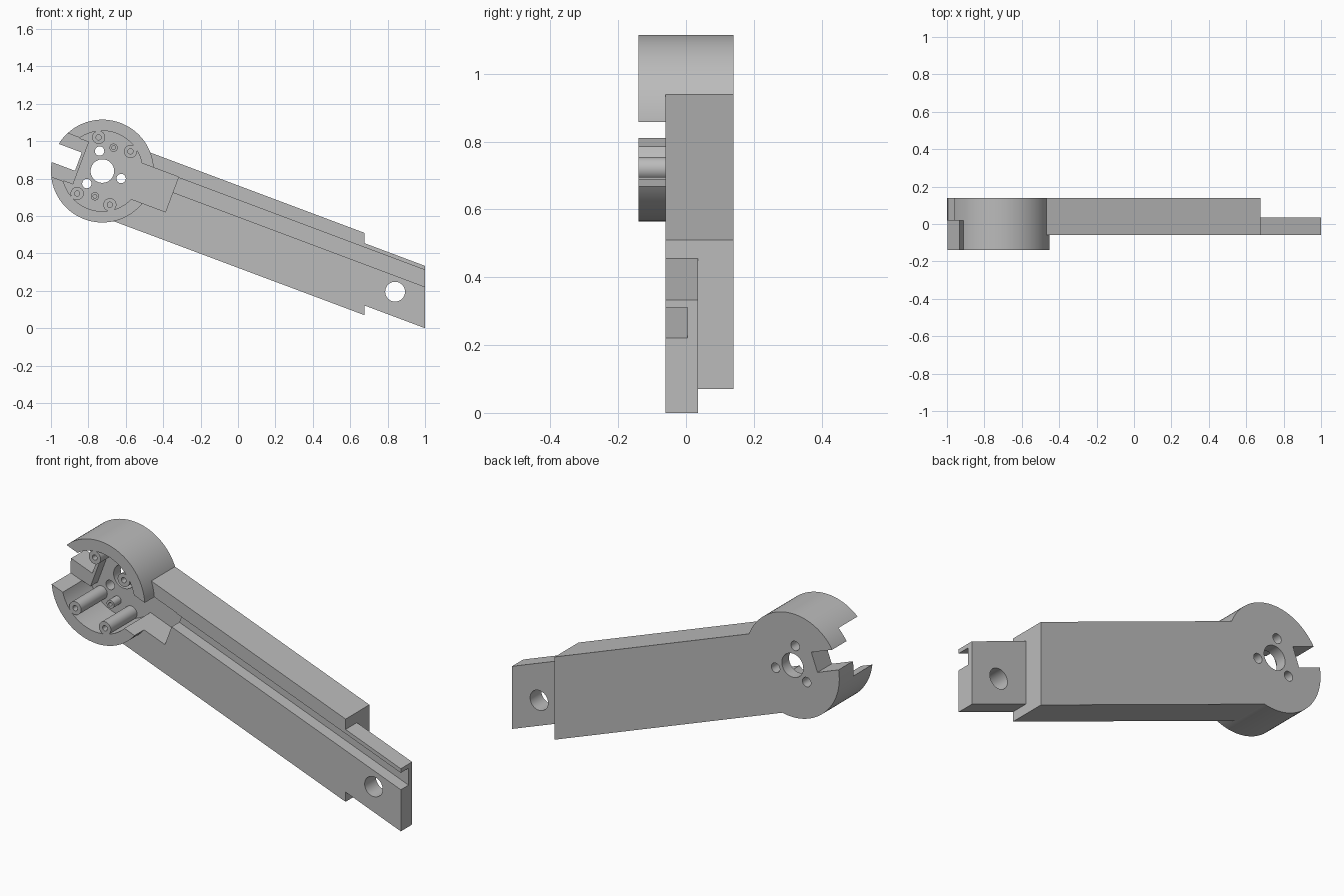
import bpy, bmesh, math
from mathutils import Vector

cube = bpy.data.objects.get("Cube")
if cube:
    bpy.data.objects.remove(cube, do_unlink=True)

CX, CZ = -0.725, 0.84            # hub centre
ANGLE = math.radians(20.55)      # downward slope of the arm
FRONT, FACE, FLOOR, BACK = -0.14, -0.06, 0.08, 0.14

grey = bpy.data.materials.new("plain_grey")
grey.use_nodes = True
grey.diffuse_color = (0.5, 0.5, 0.5, 1)
grey.node_tree.nodes["Principled BSDF"].inputs["Base Color"].default_value = (0.5, 0.5, 0.5, 1)


def prism(name, outline, y0, y1):
    """Extrude an outline in x and z along y."""
    bm = bmesh.new()
    face = bm.faces.new([bm.verts.new((x, y0, z)) for x, z in outline])
    ext = bmesh.ops.extrude_face_region(bm, geom=[face])
    moved = [v for v in ext["geom"] if isinstance(v, bmesh.types.BMVert)]
    bmesh.ops.translate(bm, vec=Vector((0, y1 - y0, 0)), verts=moved)
    bmesh.ops.recalc_face_normals(bm, faces=bm.faces)
    mesh = bpy.data.meshes.new(name)
    bm.to_mesh(mesh)
    bm.free()
    mesh.materials.append(grey)
    obj = bpy.data.objects.new(name, mesh)
    bpy.context.collection.objects.link(obj)
    return obj


def disc(name, x, z, r, y0, y1, n=32):
    ring = [(x + r * math.cos(2 * math.pi * i / n), z + r * math.sin(2 * math.pi * i / n))
            for i in range(n)]
    return prism(name, ring, y0, y1)


def slab(name, u0, u1, v0, v1, y0, y1):
    """Box aligned with the arm: u along it, v across it, from the hub centre."""
    c, s = math.cos(ANGLE), math.sin(ANGLE)
    corners = [(u0, v0), (u1, v0), (u1, v1), (u0, v1)]
    return prism(name, [(CX + u * c + v * s, CZ - u * s + v * c) for u, v in corners], y0, y1)


def combine(target, tool, operation):
    mod = target.modifiers.new("combine", "BOOLEAN")
    mod.operation, mod.solver, mod.object = operation, "EXACT", tool
    bpy.context.view_layer.objects.active = target
    bpy.ops.object.modifier_apply(modifier=mod.name)
    bpy.data.objects.remove(tool, do_unlink=True)


# Hub, arm and thin end tongue
body = disc("arm_body", CX, CZ, 0.275, FRONT, BACK, 96)
arm = [(-0.6, 0.988), (0.675, 0.51), (0.675, 0.07), (-0.7, 0.585)]
tongue = [(0.6, 0.483), (1, 0.333), (1, 0), (0.6, 0.15)]
combine(body, prism("arm", arm, FACE, BACK), "UNION")
combine(body, prism("tongue", tongue, FACE, 0.035), "UNION")

# Hub cavity, side pocket, cable groove and opening in the rim
cuts = [
    disc("cavity", CX, CZ, 0.215, -0.3, FLOOR, 80),
    slab("pocket", 0, 0.392, -0.086, 0.113, -0.3, FLOOR),
    slab("groove", 0.38, 2.2, 0.026, 0.11, -0.3, 0.005),
    slab("rim_opening", -0.4, -0.1, -0.124, 0.124, -0.3, 0.02),
]
for tool in cuts:
    combine(body, tool, "DIFFERENCE")

# Block around the notch
combine(body, slab("notch_block", -0.235, -0.122, -0.122, 0.122, 0.02, 0.12), "UNION")
combine(body, slab("notch", -0.4, -0.138, -0.05, 0.054, -0.3, 0.3), "DIFFERENCE")

# Screw posts: x, z, radius, bore, front end
posts = [(x, z, 0.035, 0.014, FRONT) for x, z in
         [(-0.745, 1.02), (-0.575, 0.945), (-0.86, 0.72), (-0.685, 0.66)]]
posts += [(x, z, 0.022, 0.01, 0.02) for x, z in [(-0.665, 0.965), (-0.765, 0.705)]]
for x, z, r, bore, tip in posts:
    combine(body, disc("post", x, z, r, tip, 0.11), "UNION")
    combine(body, disc("bore", x, z, bore, -0.3, FLOOR - 0.01, 20), "DIFFERENCE")

# Through holes
holes = [(CX, CZ, 0.063), (-0.74, 0.947, 0.025), (-0.625, 0.8, 0.025),
         (-0.808, 0.773, 0.025), (0.84, 0.195, 0.053)]
for x, z, r in holes:
    combine(body, disc("hole", x, z, r, -0.3, 0.3, 40), "DIFFERENCE")

# Smooth round walls, keep edges sharp
bpy.ops.object.select_all(action="DESELECT")
body.select_set(True)
bpy.context.view_layer.objects.active = body
bpy.ops.object.shade_smooth_by_angle(angle=math.radians(30))
